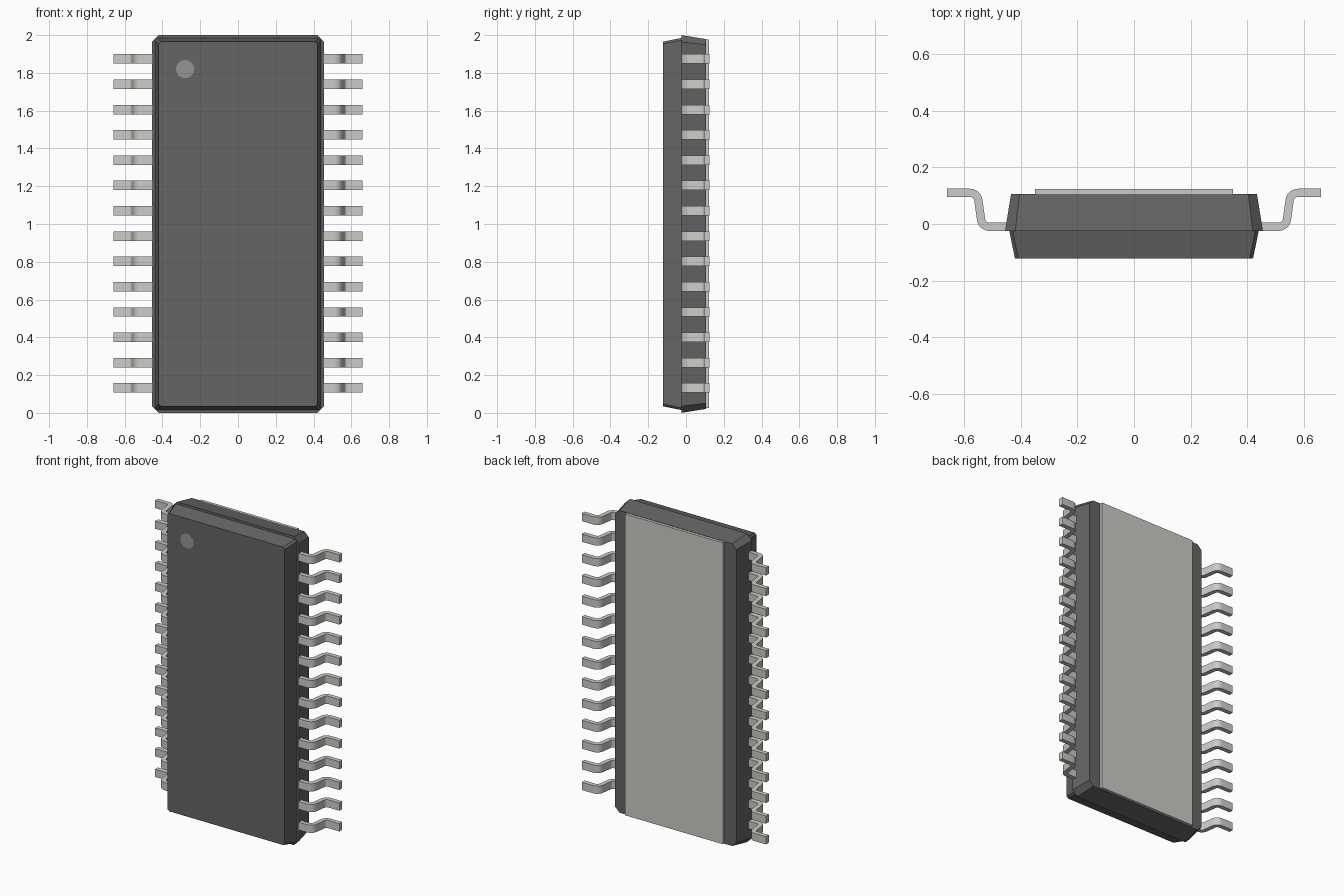
import bpy, bmesh
from math import sin, cos, radians, pi

if "Cube" in bpy.data.objects:
    bpy.data.objects.remove(bpy.data.objects["Cube"])


def material(name, v):
    m = bpy.data.materials.new(name)
    m.diffuse_color = (*v, 1)
    m.use_nodes = True
    m.node_tree.nodes["Principled BSDF"].inputs["Base Color"].default_value = m.diffuse_color
    return m


def loft(name, rings, mat):
    """Closed solid skinned through rings of matching points."""
    bm = bmesh.new()
    vs = [[bm.verts.new(p) for p in r] for r in rings]
    n = len(vs[0])
    bm.faces.new(vs[0])
    bm.faces.new(vs[-1])
    for a, b in zip(vs, vs[1:]):
        for i in range(n):
            j = (i + 1) % n
            bm.faces.new((a[i], a[j], b[j], b[i]))
    bmesh.ops.recalc_face_normals(bm, faces=bm.faces)
    me = bpy.data.meshes.new(name)
    bm.to_mesh(me)
    bm.free()
    ob = bpy.data.objects.new(name, me)
    bpy.context.collection.objects.link(ob)
    me.materials.append(mat)
    return ob


def octagon(hx, hz, c, y):
    """Rectangle with cut corners, standing in the xz plane."""
    pts = [(hx, hz - c), (hx - c, hz), (c - hx, hz), (-hx, hz - c),
           (-hx, c - hz), (c - hx, -hz), (hx - c, -hz), (hx, c - hz)]
    return [(x, y, z + 1) for x, z in pts]


plastic = material("plastic", (0.13, 0.13, 0.13))
metal = material("metal", (0.6, 0.6, 0.57))
mark = material("mark", (0.3, 0.3, 0.3))

# Two tapered halves of the moulded body
loft("body_front", [octagon(0.42, 0.965, 0.012, -0.122),
                    octagon(0.44, 0.985, 0.012, -0.025)], plastic)
loft("body_back", [octagon(0.455, 1.0, 0.036, -0.025),
                   octagon(0.434, 0.979, 0.03, 0.105)], plastic)

# Thermal pad on the back
loft("thermal_pad", [[(x, y, z) for x, z in
                      ((-.35, .025), (.35, .025), (.35, 1.977), (-.35, 1.977))]
                     for y in (0.1, 0.123)], metal)

# Round pin-one mark, nearly flush with the front face
loft("pin_one_mark", [[(-0.28 + 0.048 * cos(a), y, 1.82 + 0.048 * sin(a))
                       for a in (2 * pi * i / 24 for i in range(24))]
                      for y in (-0.12, -0.1225)], mark)

# Gull-wing lead: centre line with normals, thickened and extruded in z
tilt, steps, r, half = 82, 6, 0.03, 0.0145
line = [(0.43, -0.01, 0)]
for i in range(steps + 1):
    a = radians(tilt * i / steps)
    line.append((0.51 + r * sin(a), -0.01 + r - r * cos(a), a))
for i in range(steps, -1, -1):
    a = radians(tilt * i / steps)
    line.append((0.579 - r * sin(a), 0.11 - r + r * cos(a), a))
line.append((0.66, 0.11, 0))
rings = [[(x - s * sin(a), y + s * cos(a), z)
          for s, z in ((half, .107), (half, .157), (-half, .157), (-half, .107))]
         for x, y, a in line]
leads = loft("leads", rings, metal)
bpy.context.view_layer.objects.active = leads
leads.select_set(True)
bpy.ops.object.shade_smooth_by_angle(angle=radians(30))

# Repeat up the side, then mirror to the other side
arr = leads.modifiers.new("row", 'ARRAY')
arr.count = 14
arr.use_relative_offset = False
arr.use_constant_offset = True
arr.constant_offset_displace = (0, 0, 0.134)
mir = leads.modifiers.new("other_side", 'MIRROR')
mir.use_axis = (True, False, False)
mir.use_mirror_merge = False
